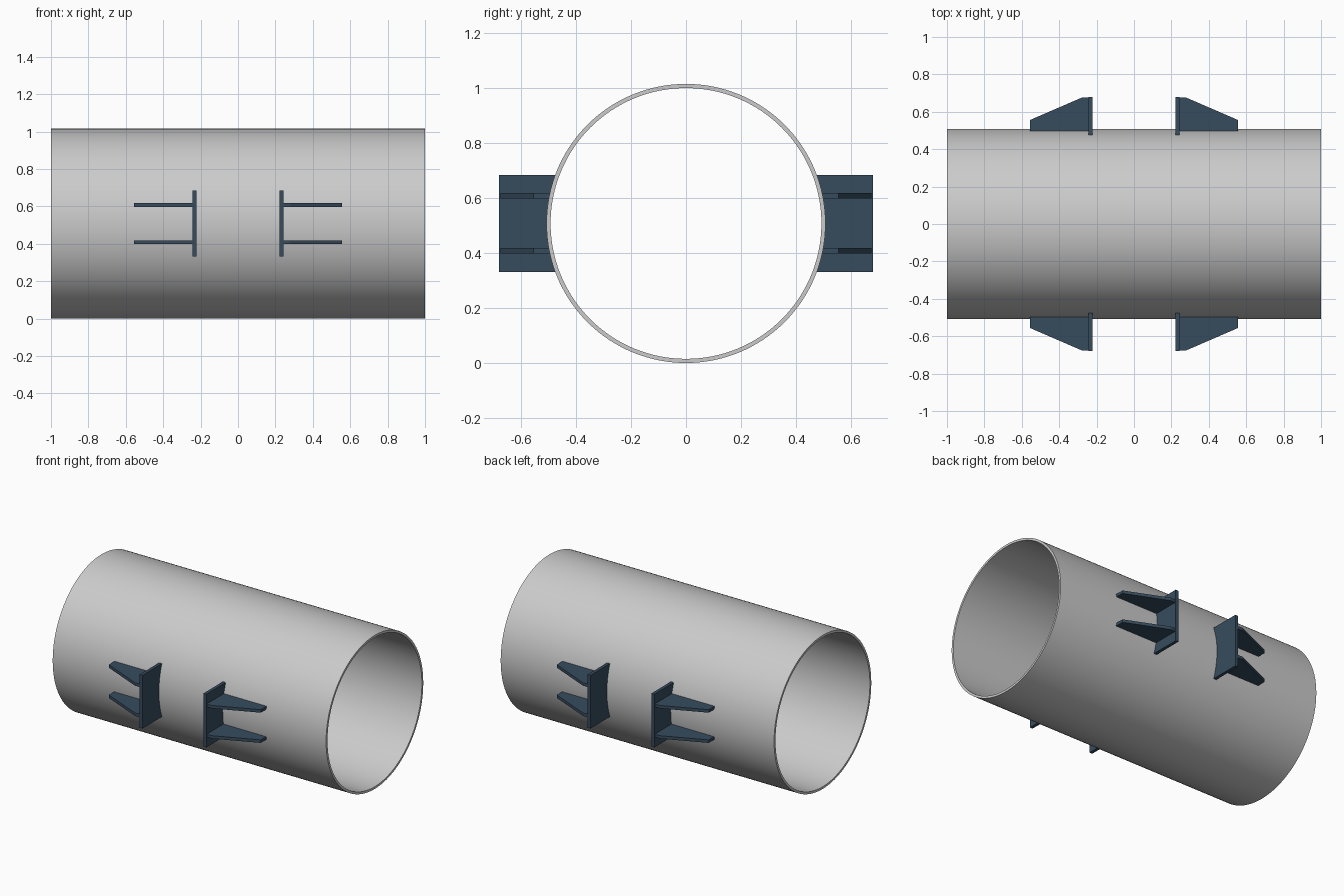
import bpy, bmesh
from math import sqrt, radians, pi
from mathutils import Matrix, Vector

if "Cube" in bpy.data.objects:
    bpy.data.objects.remove(bpy.data.objects["Cube"])

R, WALL, LENGTH = 0.508, 0.015, 2.0
CZ = R  # pipe axis height

steel = bpy.data.materials.new("blue_steel")
steel.diffuse_color = (0.037, 0.072, 0.11, 1)
steel.use_nodes = True
steel.node_tree.nodes["Principled BSDF"].inputs["Base Color"].default_value = steel.diffuse_color


def pipe_y(dz):
    """Outer pipe surface y at a height dz from the axis."""
    return sqrt(R * R - dz * dz)


def make_object(name, bm, mat=None):
    bmesh.ops.recalc_face_normals(bm, faces=bm.faces)
    me = bpy.data.meshes.new(name)
    bm.to_mesh(me)
    bm.free()
    ob = bpy.data.objects.new(name, me)
    bpy.context.collection.objects.link(ob)
    ob.location.z = CZ
    if mat:
        me.materials.append(mat)
    return ob


def mirror(ob, z=False):
    m = ob.modifiers.new("mirror", 'MIRROR')
    m.use_axis = (True, True, z)
    m.use_mirror_merge = False


# Pipe: wall section spun about the x axis
bm = bmesh.new()
section = [(-1, R), (1, R), (1, R - WALL), (-1, R - WALL)]
vs = [bm.verts.new((x * LENGTH / 2, 0, r)) for x, r in section]
es = [bm.edges.new((vs[i], vs[(i + 1) % 4])) for i in range(4)]
bmesh.ops.spin(bm, geom=vs + es, cent=(0, 0, 0), axis=(1, 0, 0),
               angle=2 * pi, steps=128, use_merge=True)
bmesh.ops.remove_doubles(bm, verts=bm.verts, dist=1e-5)
pipe = make_object("pipe", bm)
bpy.context.view_layer.objects.active = pipe
pipe.select_set(True)
bpy.ops.object.shade_smooth_by_angle(angle=radians(30))

# Upright plates: inner edge cut to the pipe curve, one in each quarter
H, OUT, X0, X1 = 0.176, 0.68, 0.223, 0.244
bm = bmesh.new()
arc = [-H + 2 * H * i / 16 for i in range(17)]
outline = [(pipe_y(z), z) for z in arc] + [(OUT, H), (OUT, -H)]
face = bm.faces.new([bm.verts.new((X0, y, z)) for y, z in outline])
ext = bmesh.ops.extrude_face_region(bm, geom=[face], use_keep_orig=True)
bmesh.ops.translate(bm, vec=(X1 - X0, 0, 0),
                    verts=[v for v in ext["geom"] if isinstance(v, bmesh.types.BMVert)])
mirror(make_object("saddle_plate", bm, steel))

# Tapered gussets: two behind each plate, seated on the pipe
bm = bmesh.new()
rings = []
for dz in (0.09, 0.11):
    y = pipe_y(dz)
    pts = [(X1, y), (0.556, y), (0.556, 0.556), (0.281, 0.675), (X1, 0.675)]
    rings.append([bm.verts.new((px, py, dz)) for px, py in pts])
    bm.faces.new(rings[-1])
a, b = rings
for i in range(5):
    j = (i + 1) % 5
    bm.faces.new((a[i], a[j], b[j], b[i]))
mirror(make_object("gusset", bm, steel), z=True)
